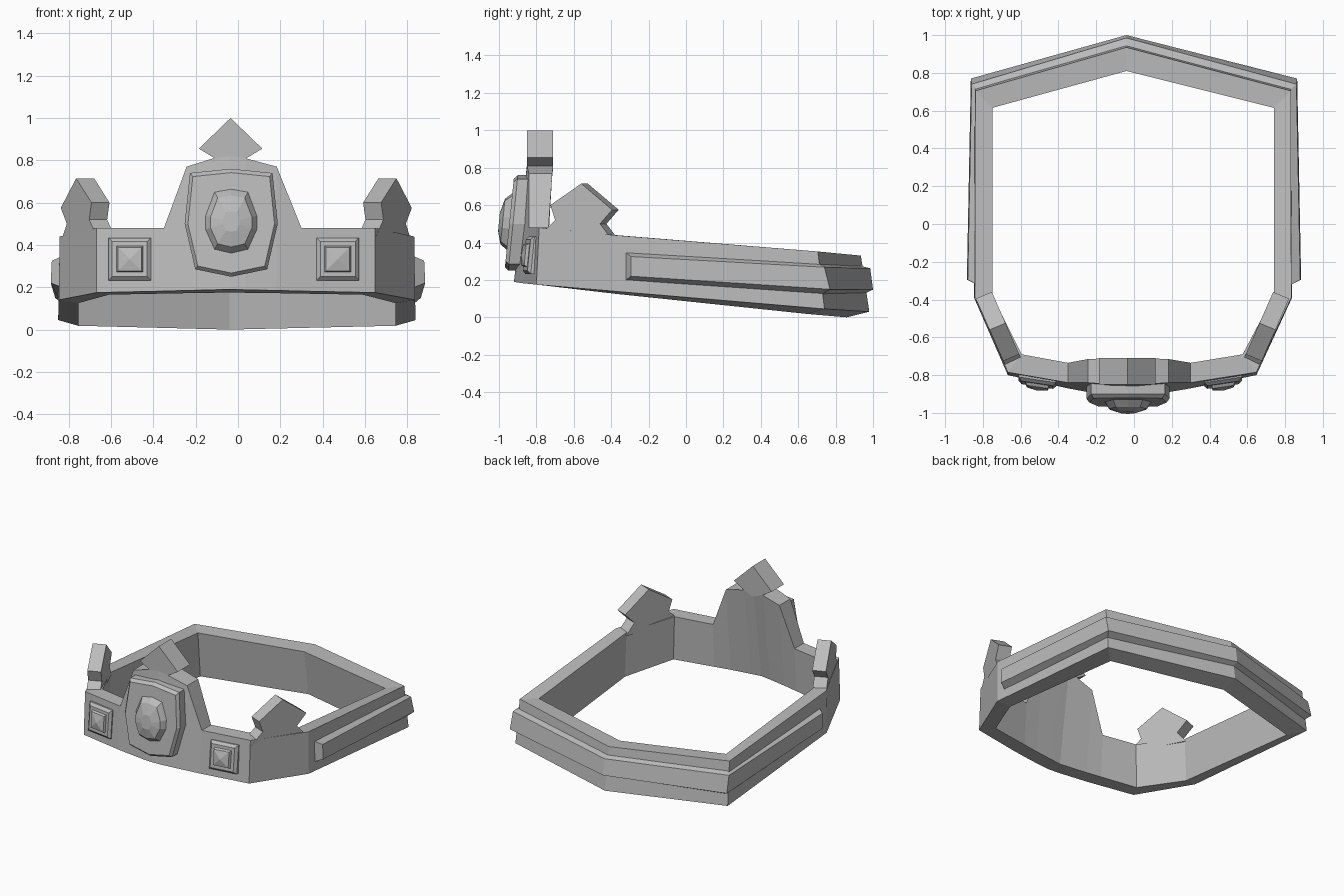
import bpy

cube = bpy.data.objects.get("Cube")
if cube:
    bpy.data.objects.remove(cube, do_unlink=True)

metal = bpy.data.materials.new("grey_metal")
metal.use_nodes = True
GREY = (0.5, 0.5, 0.5, 1)
metal.diffuse_color = GREY
metal.node_tree.nodes["Principled BSDF"].inputs["Base Color"].default_value = GREY


def loft(name, rings, loop=False, caps=True):
    """Skin closed rings of equal size; loop joins the last to the first."""
    n = len(rings[0])
    verts = [p for ring in rings for p in ring]
    faces = []
    for i in range(len(rings) if loop else len(rings) - 1):
        a, b = i * n, (i + 1) % len(rings) * n
        for j in range(n):
            k = (j + 1) % n
            faces.append((a + j, a + k, b + k, b + j))
    if caps and not loop:
        faces += [tuple(range(n))[::-1], tuple(range(len(verts) - n, len(verts)))]
    mesh = bpy.data.meshes.new(name)
    mesh.from_pydata(verts, [], faces)
    mesh.materials.append(metal)
    obj = bpy.data.objects.new(name, mesh)
    bpy.context.collection.objects.link(obj)
    # consistent outward normals
    import bmesh
    bm = bmesh.new()
    bm.from_mesh(mesh)
    bmesh.ops.remove_doubles(bm, verts=bm.verts, dist=0.0005)
    bmesh.ops.recalc_face_normals(bm, faces=bm.faces)
    bm.to_mesh(mesh)
    bm.free()
    return obj


def place(section, side, shift):
    return [(side * x + shift, y, z) for x, y, z in section]


# Band: sections are outer bottom, outer top, inner top, inner bottom
front = ([(0, -.92, .19), (0, -.85, .82), (0, -.71, .82), (0, -.80, .175)], -.04)
back = ([(0, .98, .03), (0, .935, .33), (0, .81, .325), (0, .86, 0)], -.04)
half = [
    ([(.075, -.912, .188), (.075, -.85, .81), (.075, -.71, .81), (.075, -.79, .174)], -.04),
    ([(.213, -.89, .185), (.213, -.84, .77), (.213, -.715, .77), (.213, -.77, .172)], -.03),
    ([(.325, -.87, .182), (.325, -.84, .48), (.325, -.735, .48), (.325, -.75, .17)], -.025),
    ([(.658, -.80, .175), (.658, -.785, .48), (.585, -.69, .48), (.60, -.70, .165)], -.01),
    ([(.842, -.39, .14), (.838, -.39, .44), (.745, -.38, .44), (.75, -.37, .125)], -.005),
    ([(.845, .74, .045), (.835, .705, .352), (.745, .615, .345), (.75, .65, .018)], -.005),
]
right = [place(s, -1, c) for s, c in half]
left = [place(s, 1, c) for s, c in half]
loft("band", [place(front[0], 1, front[1])] + left + [place(back[0], 1, back[1])]
     + right[::-1], loop=True)

# Raised trim around the sides and back, bevelled section
trim = [
    [(.835, -.32, .345), (.88, -.295, .325), (.885, -.295, .22), (.835, -.32, .20)],
    [(.828, .712, .285), (.86, .74, .268), (.864, .77, .15), (.835, .73, .125)],
]
trim_back = [(-.04, .935, .275), (-.04, .985, .262), (-.04, 1.0, .148), (-.04, .96, .13)]
loft("rear_trim", [place(s, -1, 0) for s in trim] + [trim_back]
     + [place(s, 1, 0) for s in trim[::-1]])

# Centre diamond finial
diamond = [(0, 1.0), (.15, .855), (.075, .81), (0, .78), (-.075, .81), (-.15, .855)]
loft("centre_finial", [[(x - .035, y, z) for x, z in diamond] for y in (-.85, -.71)])

# Side finials, lying in the slanted front facets
spike = [(-.78, .44), (-.70, .52), (-.725, .60), (-.56, .715), (-.395, .575),
         (-.46, .50), (-.40, .42)]
for side, label in ((1, "left"), (-1, "right")):
    outer = [(.658 + .44 * (y + .785), y, z) for y, z in spike]
    inner = [(x - .085, y + .035, z) for x, y, z in outer]
    loft(label + "_finial", [place(outer, side, -.008), place(inner, side, -.008)])

# Front plate: leaning shield outline
LEAN = .1
shield = [(0, .26), (.195, .24), (.22, 0), (.17, -.215), (0, -.25),
          (-.17, -.215), (-.22, 0), (-.195, .24)]


def layer(outline, scale, y, mid=.5):
    return [(x * scale - .032, y + LEAN * z * scale, mid + z * scale) for x, z in outline]


loft("front_plate", [layer(shield, 1, -.86), layer(shield, 1, -.925),
                     layer(shield, .93, -.945)])

# Faceted oval gem with a central ridge
oval = [(0, .165), (.085, .15), (.13, .03), (.13, -.04), (.085, -.14), (0, -.16),
        (-.085, -.14), (-.13, -.04), (-.13, .03), (-.085, .15)]
loft("front_gem", [layer(oval, 1, -.93, .51), layer(oval, .75, -.98, .51),
                   layer(oval, .3, -1.0, .51)])

# Square studs with pyramid centres
square = [(-1, -1), (1, -1), (1, 1), (-1, 1)]
stud = [(.10, -.79), (.10, -.835), (.083, -.852), (.062, -.852), (.055, -.868), (.001, -.882)]
for side, label in ((1, "left"), (-1, "right")):
    rings = [[(side * (.492 + x * r) - .02, y + .15 * x * r + LEAN * z * r, .333 + z * r)
              for x, z in square] for r, y in stud]
    loft(label + "_stud", rings)
